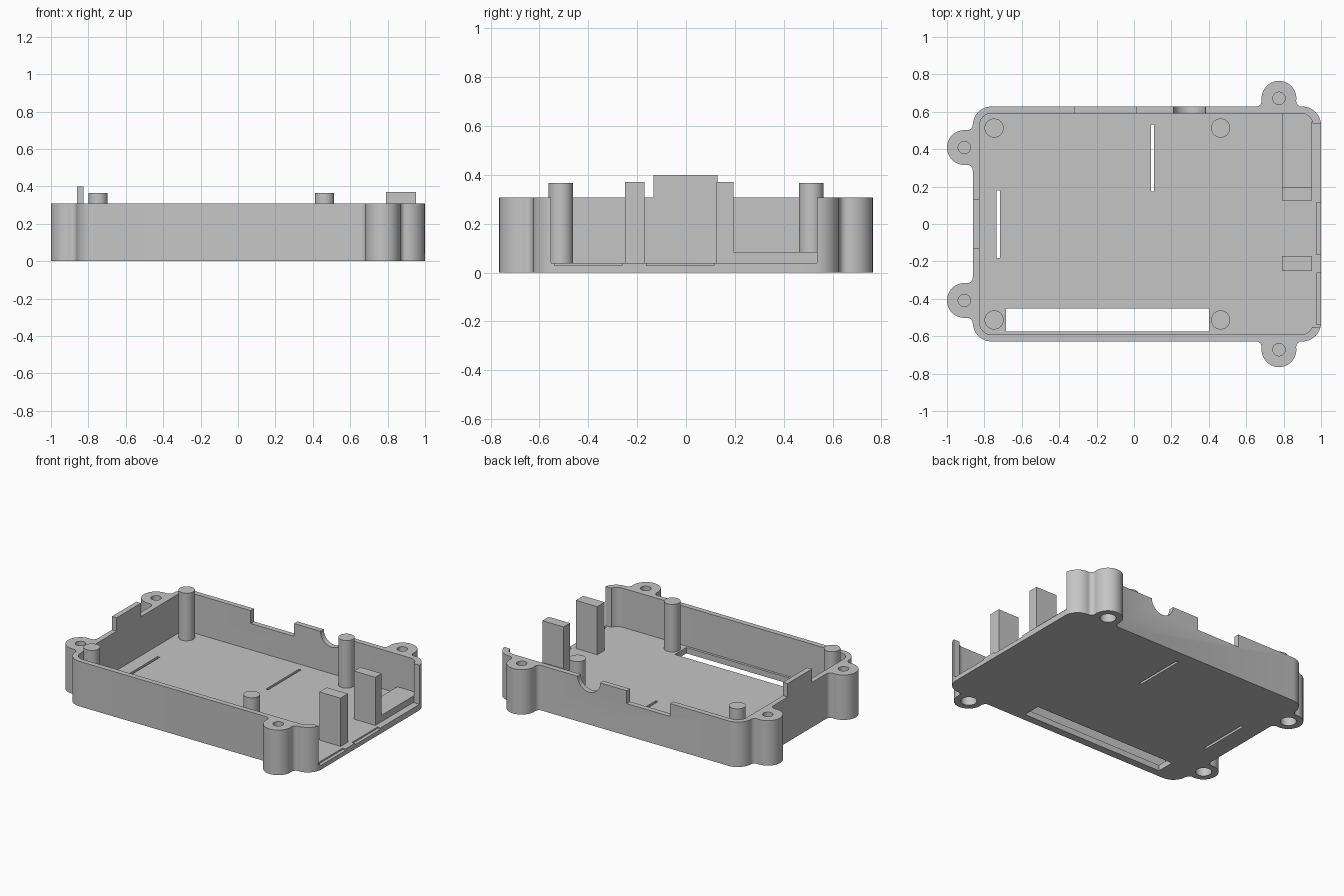
import bpy, bmesh, math
from mathutils import Matrix, Vector

cube = bpy.data.objects.get("Cube")
if cube:
    bpy.data.objects.remove(cube)

grey = bpy.data.materials.new("light grey plastic")
grey.use_nodes = True
COLOR = (0.56, 0.56, 0.56, 1)
grey.diffuse_color = COLOR
grey.node_tree.nodes["Principled BSDF"].inputs["Base Color"].default_value = COLOR

FLOOR, RIM = 0.04, 0.308


def prism(name, outline, z0, z1):
    """Extrude a counter-clockwise outline between two heights."""
    bm = bmesh.new()
    face = bm.faces.new([bm.verts.new((x, y, z0)) for x, y in outline])
    top = bmesh.ops.extrude_face_region(bm, geom=[face])["geom"]
    bmesh.ops.translate(bm, vec=(0, 0, z1 - z0),
                        verts=[g for g in top if isinstance(g, bmesh.types.BMVert)])
    bmesh.ops.recalc_face_normals(bm, faces=bm.faces)
    mesh = bpy.data.meshes.new(name)
    bm.to_mesh(mesh)
    bm.free()
    mesh.materials.append(grey)
    ob = bpy.data.objects.new(name, mesh)
    bpy.context.collection.objects.link(ob)
    return ob


def arc(cx, cy, r, a0, a1, n=10):
    angles = [math.radians(a0 + (a1 - a0) * i / n) for i in range(n + 1)]
    return [(cx + r * math.cos(a), cy + r * math.sin(a)) for a in angles]


def box(name, x0, x1, y0, y1, z0, z1):
    return prism(name, [(x0, y0), (x1, y0), (x1, y1), (x0, y1)], z0, z1)


def cylinder(name, x, y, r, z0, z1):
    return prism(name, arc(x, y, r, 0, 360, 40)[:-1], z0, z1)


def rounded(x0, x1, y, r):
    return (arc(x1 - r, y - r, r, 0, 90) + arc(x0 + r, y - r, r, 90, 180)
            + arc(x0 + r, r - y, r, 180, 270) + arc(x1 - r, r - y, r, 270, 360))


def combine(target, tool, operation):
    mod = target.modifiers.new("combine", "BOOLEAN")
    mod.operation, mod.solver, mod.object = operation, "EXACT", tool
    bpy.context.view_layer.objects.active = target
    bpy.ops.object.modifier_apply(modifier=mod.name)
    bpy.data.objects.remove(tool)


def cut(tool):
    combine(case, tool, "DIFFERENCE")


def ear_outline(cx, cy, turn):
    """Round screw ear with filleted roots; it points outward along +y before turning."""
    R, f, off = 0.093, 0.031, 0.045
    dx = math.sqrt((R + f) ** 2 - (f - off) ** 2)
    a = math.degrees(math.atan2(f - off, dx))
    pts = [(-dx, -off - 0.02), (dx, -off - 0.02)]
    pts += arc(dx, f - off, f, 270, 180 + a, 8)
    pts += arc(0, 0, R, a, 180 - a, 32)
    pts += arc(-dx, f - off, f, -a, -90, 8)
    rot = Matrix.Rotation(math.radians(turn), 2)
    return [tuple(rot @ Vector(p) + Vector((cx, cy))) for p in pts]


# Outer shell with four screw ears
case = prism("case_tray", rounded(-0.862, 1.0, 0.628, 0.1), 0, RIM)
ears = [(0.775, 0.672, 0), (0.775, -0.672, 180), (-0.907, 0.409, 90), (-0.907, -0.409, 90)]
for x, y, turn in ears:
    combine(case, prism("ear", ear_outline(x, y, turn), 0, RIM), "UNION")

# Hollow interior and open right end
cut(prism("cavity", rounded(-0.826, 0.957, 0.592, 0.065), FLOOR, 0.5))
cut(box("end_opening", 0.94, 1.1, -0.552, 0.537, FLOOR, 0.5))

# Screw holes from above, wider recesses from below
for x, y, turn in ears:
    cut(cylinder("screw_hole", x, y, 0.033, 0.13, 0.5))
    cut(cylinder("head_recess", x, y, 0.05, -0.1, 0.11))

# Floor slots
for x0, x1, y0, y1 in [(-0.685, 0.4, -0.575, -0.451),
                       (0.09, 0.107, 0.174, 0.532),
                       (-0.735, -0.717, -0.182, 0.18)]:
    cut(box("floor_slot", x0, x1, y0, y1, -0.1, 0.1))

# Shallow recesses in the open end lip
for y0, y1 in [(-0.538, -0.262), (-0.162, 0.115)]:
    cut(box("lip_recess", 0.977, 1.1, y0, y1, 0.03, 0.1))

# Square and half-round notches in the back wall
cut(box("square_notch", -0.318, 0.01, 0.55, 0.7, 0.22, 0.5))
round_notch = cylinder("round_notch", 0, 0, 0.086, -0.1, 0.1)
round_notch.matrix_world = (Matrix.Translation((0.296, 0.62, RIM))
                            @ Matrix.Rotation(math.pi / 2, 4, "X"))
bpy.context.view_layer.update()
cut(round_notch)

# Raised tab on the left wall
combine(case, box("wall_tab", -0.862, -0.826, -0.133, 0.13, 0.2, 0.4), "UNION")
parts = [case]

# Support posts
for side, y in (("front", -0.513), ("back", 0.513)):
    for end, x in (("right", -0.748), ("left", 0.463)):
        parts.append(cylinder(f"{side}_{end}_post", x, y, 0.051, 0.02, 0.366))

# Stop blocks and the low pad near the open end
parts.append(box("front_stop_block", 0.792, 0.953, -0.25, -0.17, 0.02, 0.37))
parts.append(box("back_stop_block", 0.792, 0.953, 0.125, 0.194, 0.02, 0.37))
parts.append(box("low_pad", 0.792, 0.953, 0.194, 0.6, 0.02, 0.084))

# Smooth curved walls, keep edges sharp
bpy.ops.object.select_all(action="DESELECT")
for ob in parts:
    ob.select_set(True)
bpy.context.view_layer.objects.active = case
bpy.ops.object.shade_smooth_by_angle(angle=math.radians(30))
